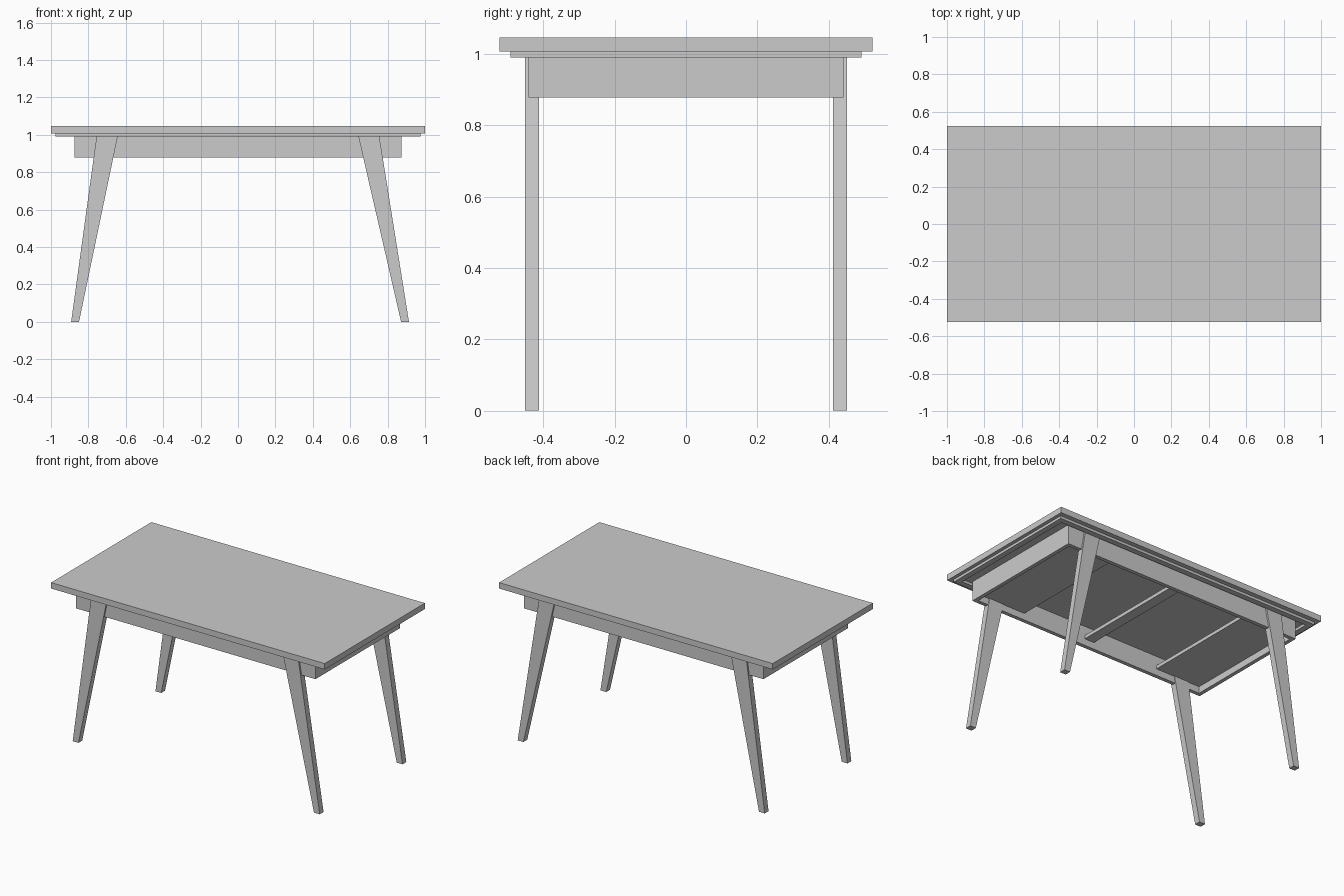
import bpy
import bmesh

cube = bpy.data.objects.get("Cube")
if cube:
    bpy.data.objects.remove(cube, do_unlink=True)

# Single flat grey for the whole table
grey = bpy.data.materials.new("plain grey")
grey.use_nodes = True
colour = (0.6, 0.6, 0.6, 1)
grey.diffuse_color = colour
for node in grey.node_tree.nodes:
    if node.type == 'BSDF_PRINCIPLED':
        node.inputs["Base Color"].default_value = colour


def tapered_box(name, bottom_x, top_x, y, z):
    """Box whose x range may change from bottom to top."""
    bm = bmesh.new()
    bmesh.ops.create_cube(bm, size=2)
    for v in bm.verts:
        upper, right, back = (c > 0 for c in (v.co.z, v.co.x, v.co.y))
        x_range = top_x if upper else bottom_x
        v.co = (x_range[right], y[back], z[upper])
    mesh = bpy.data.meshes.new(name)
    bm.to_mesh(mesh)
    bm.free()
    mesh.materials.append(grey)
    obj = bpy.data.objects.new(name, mesh)
    bpy.context.collection.objects.link(obj)


def box(name, x, y, z):
    tapered_box(name, x, x, y, z)


def frame(name, half_x, half_y, thick, z):
    """Rectangular frame of four rails."""
    in_x, in_y = half_x - thick, half_y - thick
    box("front_" + name, (-half_x, half_x), (-half_y, -in_y), z)
    box("back_" + name, (-half_x, half_x), (in_y, half_y), z)
    box("right_" + name, (-half_x, -in_x), (-in_y, in_y), z)
    box("left_" + name, (in_x, half_x), (-in_y, in_y), z)


# Top, with a thin edging frame and an apron frame beneath it
top_z = 1.007
box("tabletop", (-1, 1), (-0.523, 0.523), (top_z, 1.046))
frame("edging", 0.977, 0.492, 0.037, (0.99, top_z))
frame("apron", 0.875, 0.441, 0.025, (0.878, top_z))

# Thin boards spanning the apron
for name, x in (("right_board", (-0.85, -0.522)),
                ("middle_board", (-0.04, 0.03)),
                ("left_board", (0.495, 0.85))):
    box(name, x, (-0.416, 0.416), (0.922, 0.945))

# Splayed, tapering legs
for depth, y in (("front", (-0.452, -0.412)), ("back", (0.412, 0.452))):
    tapered_box(depth + "_right_leg", (-0.892, -0.85), (-0.754, -0.64), y, (0, top_z))
    tapered_box(depth + "_left_leg", (0.872, 0.914), (0.64, 0.753), y, (0, top_z))
